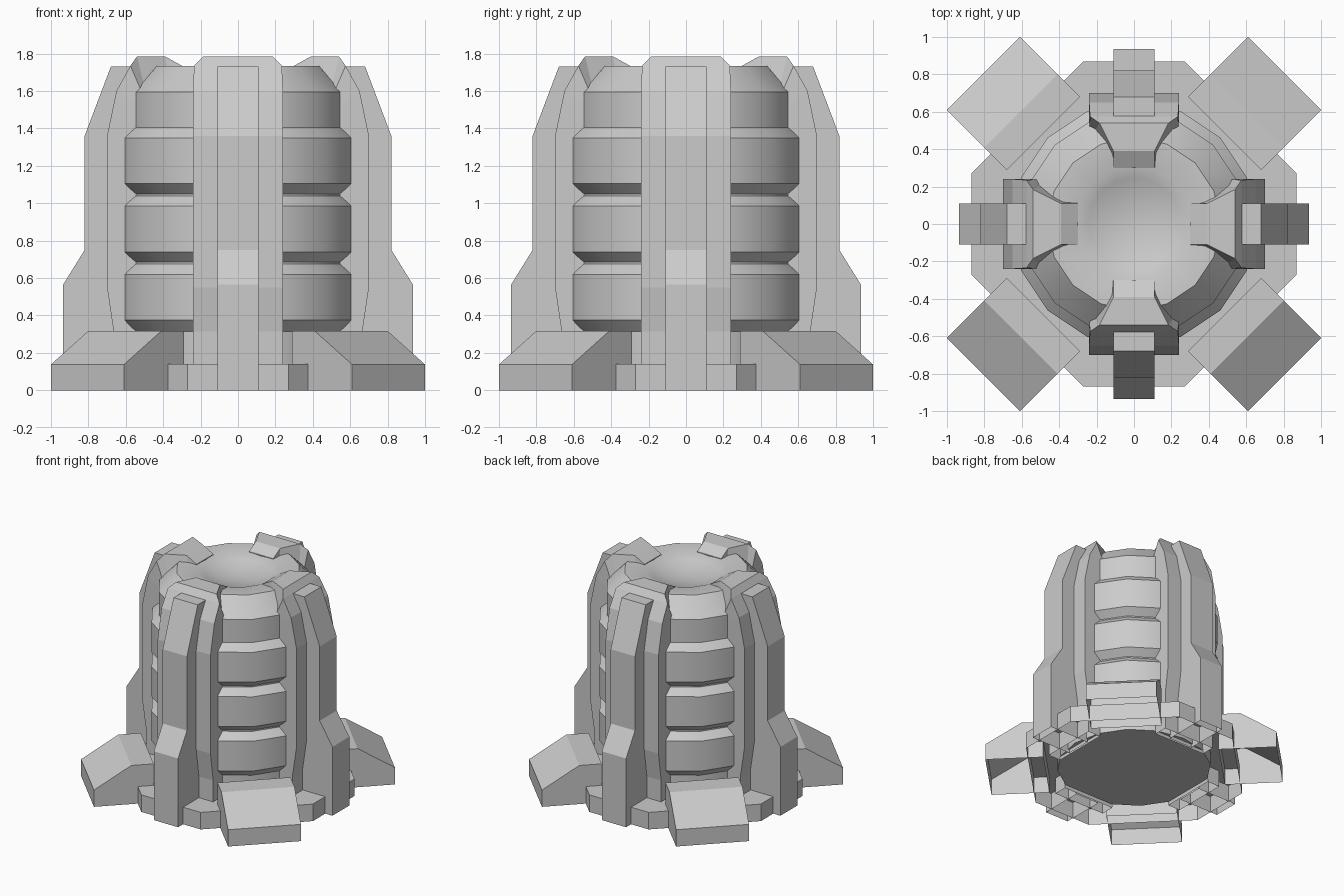
import bpy, bmesh, math
from mathutils import Matrix

if "Cube" in bpy.data.objects:
    bpy.data.objects.remove(bpy.data.objects["Cube"])


def make_object(name, bm, smooth=False):
    bmesh.ops.recalc_face_normals(bm, faces=bm.faces[:])
    mesh = bpy.data.meshes.new(name)
    bm.to_mesh(mesh)
    bm.free()
    ob = bpy.data.objects.new(name, mesh)
    bpy.context.collection.objects.link(ob)
    if smooth:
        bpy.context.view_layer.objects.active = ob
        ob.select_set(True)
        bpy.ops.object.shade_smooth_by_angle(angle=math.radians(28))
        ob.select_set(False)
    return ob


def lathe(name, profile, sides):
    """Spin (radius, z) points around z; radius 0 makes a pole."""
    bm = bmesh.new()
    rings = []
    for r, z in profile:
        n = 1 if r == 0 else sides
        rings.append([bm.verts.new((r * math.cos(2 * math.pi * i / sides),
                                    r * math.sin(2 * math.pi * i / sides), z))
                      for i in range(n)])
    for a, b in zip(rings, rings[1:]):
        for i in range(sides):
            j = (i + 1) % sides
            if len(a) == 1:
                bm.faces.new((a[0], b[j], b[i]))
            elif len(b) == 1:
                bm.faces.new((a[i], a[j], b[0]))
            else:
                bm.faces.new((a[i], a[j], b[j], b[i]))
    return make_object(name, bm, True)


def loft(name, sections, angle):
    """Join quads given as (outer r, z, half width), (inner r, z, half width)."""
    bm = bmesh.new()
    loops = []
    for (r0, z0, w0), (r1, z1, w1) in sections:
        loops.append([bm.verts.new(p) for p in
                      ((r0, -w0, z0), (r0, w0, z0), (r1, w1, z1), (r1, -w1, z1))])
    for a, b in zip(loops, loops[1:]):
        for i in range(4):
            j = (i + 1) % 4
            bm.faces.new((a[i], a[j], b[j], b[i]))
    bm.faces.new(loops[-1])
    bm.transform(Matrix.Rotation(angle, 4, 'Z'))
    return make_object(name, bm)


# Banded core with a shallow bowl in the top
big, small = 0.653, 0.598
profile = [(0, 0.03), (small, 0.03), (small, 0.315)]
for z in (0.315, 0.68, 1.045):
    profile += [(big, z + 0.06), (big, z + 0.305), (small, z + 0.36)]
    if z < 1:
        profile.append((small, z + 0.37))
profile += [(small, 1.595), (0.462, 1.735)]
bowl_r, depth = 0.31, 0.07
for k in range(6):
    r = bowl_r * (1 - k / 5)
    profile.append((r, 1.73 - depth * (1 - (r / bowl_r) ** 2)))
lathe("banded_core", profile, 16)

# Octagonal base plinth, open underneath
bm = bmesh.new()
a, b = 0.87, 0.27
outline = [(b, a), (-b, a), (-a, b), (-a, -b), (-b, -a), (b, -a), (a, -b), (a, b)]
low = [bm.verts.new((x, y, 0)) for x, y in outline]
top = [bm.verts.new((x, y, 0.14)) for x, y in outline]
inner = [bm.verts.new((x * 0.64, y * 0.64, 0.14)) for x, y in outline]
for i in range(8):
    j = (i + 1) % 8
    bm.faces.new((low[i], low[j], top[j], top[i]))
    bm.faces.new((top[i], top[j], inner[j], inner[i]))
make_object("base_plinth", bm)

# Wide ribs curling over the top edge
rib = [((0.665, 0, 0.24), (0.55, 0, 0.24)),
       ((0.665, 0.315, 0.24), (0.53, 0.315, 0.24)),
       ((0.70, 0.55, 0.24), (0.5, 0.55, 0.24)),
       ((0.70, 1.36, 0.24), (0.5, 1.36, 0.24)),
       ((0.65, 1.60, 0.24), (0.5, 1.50, 0.24)),
       ((0.575, 1.735, 0.235), (0.5, 1.56, 0.24)),
       ((0.54, 1.785, 0.185), (0.5, 1.62, 0.21)),
       ((0.39, 1.785, 0.11), (0.36, 1.64, 0.13)),
       ((0.30, 1.735, 0.11), (0.30, 1.66, 0.11))]

# Narrow stepped buttresses in front of the ribs
w = 0.11
buttress = [((r, z, w), (0.565, z, w)) for r, z in
            ((0.935, 0), (0.935, 0.565), (0.82, 0.75), (0.82, 1.36), (0.68, 1.73))]

# Diagonal wedge feet, open underneath
w = 0.276
foot = [((1.138, 0, w), (0.686, 0, w)),
        ((1.138, 0.138, w), (0.686, 0.138, w)),
        ((0.856, 0.317, w), (0.686, 0.317, w))]

for k in range(4):
    turn = k * math.pi / 2
    loft(f"rib_{k + 1}", rib, turn)
    loft(f"buttress_{k + 1}", buttress, turn)
    loft(f"foot_{k + 1}", foot, turn + math.pi / 4)
